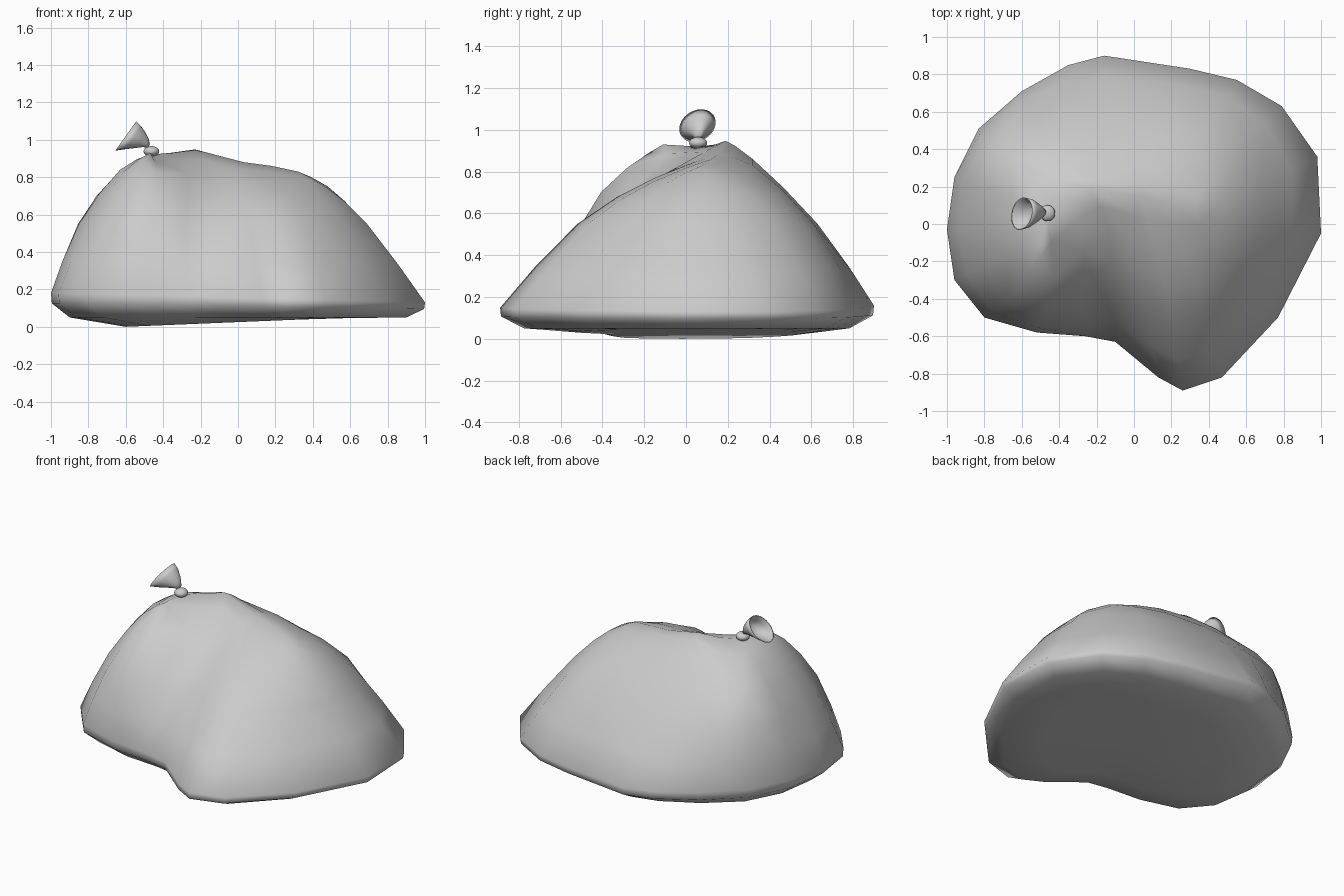
import bpy, bmesh, math
from mathutils import Vector

if "Cube" in bpy.data.objects:
    bpy.data.objects.remove(bpy.data.objects["Cube"])


def loft(name, rings, cap_start=True, cap_end=False):
    """Skin a stack of equal-length rings into a smooth object."""
    bm = bmesh.new()
    loops = [[bm.verts.new(p) for p in r] for r in rings]
    n = len(rings[0])
    for a, b in zip(loops, loops[1:]):
        for i in range(n):
            j = (i + 1) % n
            bm.faces.new((a[i], a[j], b[j], b[i]))
    if cap_start:
        c = bm.verts.new(sum((v.co for v in loops[0]), Vector()) / n)
        for i in range(n):
            bm.faces.new((loops[0][(i + 1) % n], loops[0][i], c))
    if cap_end:
        c = bm.verts.new(sum((v.co for v in loops[-1]), Vector()) / n)
        for i in range(n):
            bm.faces.new((loops[-1][i], loops[-1][(i + 1) % n], c))
    bmesh.ops.remove_doubles(bm, verts=bm.verts, dist=0.002)
    bmesh.ops.recalc_face_normals(bm, faces=bm.faces)
    me = bpy.data.meshes.new(name)
    bm.to_mesh(me)
    bm.free()
    me.shade_smooth()
    ob = bpy.data.objects.new(name, me)
    bpy.context.collection.objects.link(ob)
    return ob


# Bag: kidney-shaped outlines at the floor, half height and shoulder
base = [(-1, -.03), (-.96, .25), (-.83, .51), (-.6, .71), (-.35, .85), (-.16, .9), (.3, .83),
        (.55, .77), (.79, .63), (.98, .36), (1, -.05), (.77, -.5), (.47, -.82), (.26, -.89),
        (.13, -.82), (-.1, -.63), (-.26, -.6), (-.52, -.58), (-.8, -.5), (-.96, -.3)]
middle = [(-.85, -.03), (-.855, .2), (-.8, .43), (-.62, .57), (-.38, .62), (-.16, .63),
          (.2, .61), (.42, .56), (.58, .43), (.68, .22), (.69, -.03), (.56, -.28), (.37, -.47),
          (.2, -.52), (.06, -.45), (-.12, -.37), (-.28, -.42), (-.5, -.5), (-.68, -.42),
          (-.8, -.23)]
shoulder = [(-.63, 0, .84), (-.645, .15, .82), (-.65, .33, .79), (-.5, .36, .8), (-.36, .34, .84),
            (-.2, .32, .86), (.07, .32, .83), (.25, .31, .79), (.4, .24, .77), (.48, .13, .75),
            (.48, 0, .74), (.4, -.1, .74), (.27, -.16, .75), (.12, -.15, .77), (0, -.1, .79),
            (-.13, -.05, .81), (-.27, -.14, .82), (-.43, -.28, .82), (-.55, -.26, .82),
            (-.61, -.14, .83)]
# Crest line that both sides of the shoulder close onto
crest = [(-.47, -.11, .93), (-.47, .06, .92), (-.36, .14, .93), (-.23, .19, .948),
         (.03, .15, .88), (.18, .12, .86), (.32, .08, .83)]
crest_of = [1, 1, 1, 2, 3, 3, 4, 5, 6, 6, 6, 6, 5, 4, 4, 3, 2, 1, 0, 0]

rings = [
    [Vector((x * .6, y * .6, .025 + .025 * x)) for x, y in base],
    [Vector((x * .9, y * .87, .05)) for x, y in base],
    [Vector((x * .995, y * .995, .11 - .015 * x)) for x, y in base],
    [Vector((x, y, .155 - .025 * x)) for x, y in base],
    [Vector((x, y, .55)) for x, y in middle],
    [Vector(p) for p in shoulder],
    [Vector(crest[k]) for k in crest_of],
]
# Rounded in-between rings on the upper slopes
full = rings[:4]
for k in range(3, 6):
    p0, p1, p2, p3 = (rings[min(k + d, 6)] for d in (-1, 0, 1, 2))
    full.append([(b + c) * .5625 - (a + d) * .0625 for a, b, c, d in zip(p0, p1, p2, p3)])
    full.append(p2)
loft("bag_body", full)

# Knot
bpy.ops.mesh.primitive_uv_sphere_add(segments=20, ring_count=12, radius=1,
                                     location=(-.463, .058, .938))
knot = bpy.context.object
knot.name = "knot"
knot.scale = (.042, .043, .028)
bpy.ops.object.shade_smooth()

# Flared tuft: hollow cup with a tilted rim
u, v = Vector((.58, 0, .81)), Vector((.13, .97, .18))


def circle(x, y, z, r, ry, n=24):
    return [Vector((x, y, z)) + u * (r * math.cos(t)) + v * (ry * math.sin(t))
            for t in (2 * math.pi * i / n for i in range(n))]


loft("flared_tuft", [
    circle(-.478, .06, .965, .012, .016),
    circle(-.492, .06, .982, .025, .03),
    circle(-.52, .058, .995, .047, .052),
    circle(-.56, .056, 1.01, .073, .078),
    circle(-.6, .055, 1.02, .095, .09),
    circle(-.598, .055, 1.019, .089, .084),
    circle(-.558, .056, 1.008, .065, .068),
    circle(-.525, .058, .996, .038, .042),
], cap_end=True)
